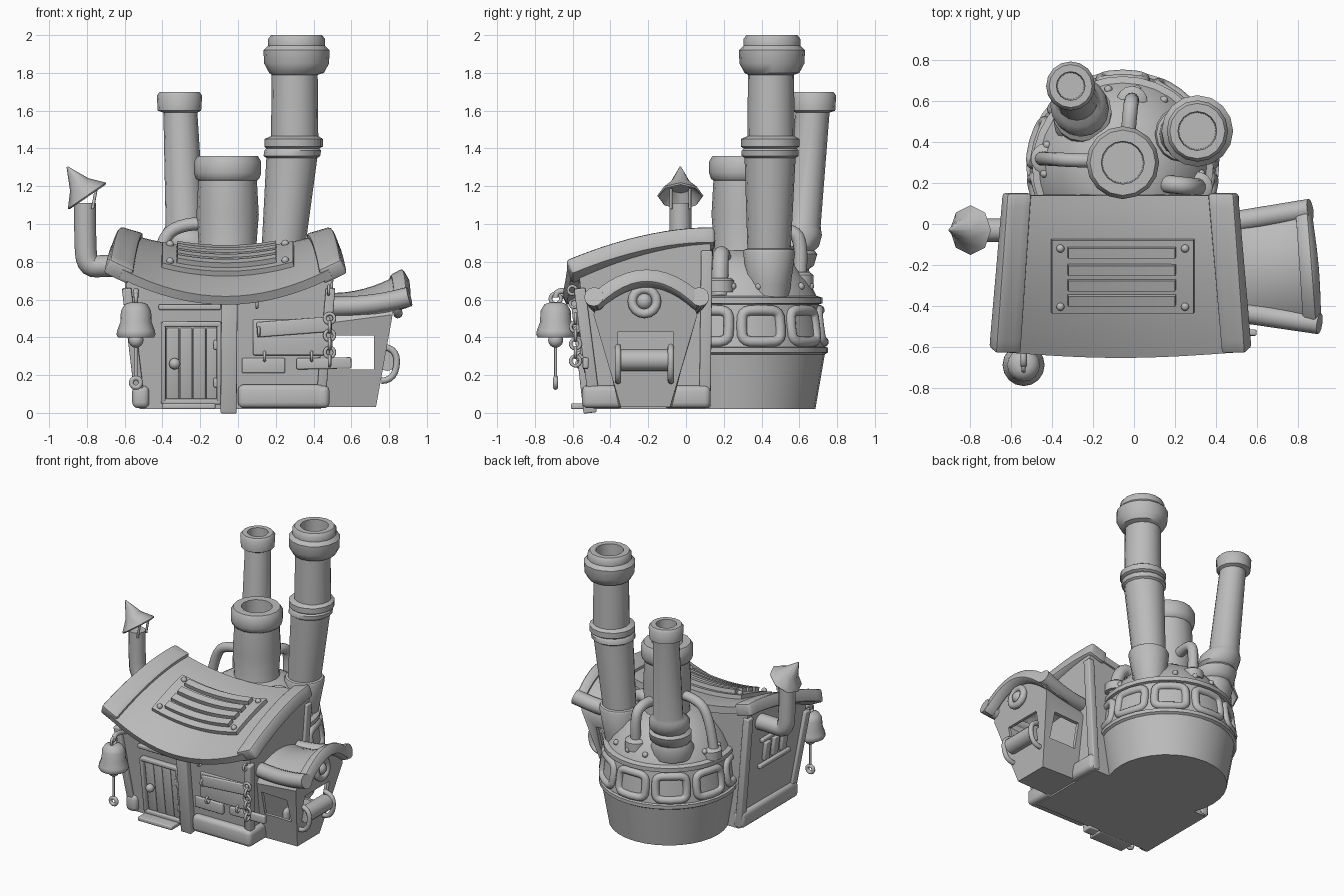
import bpy, bmesh, math
from mathutils import Vector, Matrix

cube = bpy.data.objects.get("Cube")
if cube:
    bpy.data.objects.remove(cube)

GREY = (0.5, 0.5, 0.5, 1)
mat = bpy.data.materials.new("plain grey")
mat.use_nodes = True
mat.diffuse_color = GREY
mat.node_tree.nodes["Principled BSDF"].inputs["Base Color"].default_value = GREY


def finish(name, data, mods=()):
    """Apply modifiers, assign the material and shade by angle."""
    tmp = bpy.data.objects.new(name + " source", data)
    bpy.context.collection.objects.link(tmp)
    for kind, opts in mods:
        m = tmp.modifiers.new(kind, kind)
        for k, v in opts.items():
            setattr(m, k, v)
    dg = bpy.context.evaluated_depsgraph_get()
    me = bpy.data.meshes.new_from_object(tmp.evaluated_get(dg))
    bpy.data.objects.remove(tmp)
    ob = bpy.data.objects.new(name, me)
    bpy.context.collection.objects.link(ob)
    me.materials.clear()
    me.materials.append(mat)
    me.shade_smooth()
    me.set_sharp_from_angle(angle=0.75)
    return ob


def mesh(name, verts, faces, mods=(), fix=True):
    me = bpy.data.meshes.new(name)
    me.from_pydata(verts, [], faces)
    if fix:
        bm = bmesh.new()
        bm.from_mesh(me)
        bmesh.ops.recalc_face_normals(bm, faces=bm.faces)
        bm.to_mesh(me)
        bm.free()
    return finish(name, me, mods)


def loft(name, rings, mods=()):
    """Skin closed rings of equal length and cap both ends."""
    n = len(rings[0])
    faces = [(i * n + j, i * n + (j + 1) % n, (i + 1) * n + (j + 1) % n, (i + 1) * n + j)
             for i in range(len(rings) - 1) for j in range(n)]
    faces += [tuple(range(n)), tuple(range((len(rings) - 1) * n, len(rings) * n))]
    return mesh(name, [p for r in rings for p in r], faces, mods)


def stack(name, rows, at=(0, 0), sides=16, turn=Matrix()):
    """Round part from rows of (z, radius) or (x, y, z, radius)."""
    rings = []
    for row in rows:
        x, y, z, r = row if len(row) == 4 else (*at, *row)
        rings.append([turn @ Vector((x + r * math.cos(a), y + r * math.sin(a), z))
                      for a in (j * math.tau / sides for j in range(sides))])
    return loft(name, rings)


def sheet(name, f, nu, nv, thick, bevel=0.0):
    """Curved slab below the surface f(u, v), u and v from 0 to 1."""
    verts = [f(i / nu, j / nv) for i in range(nu + 1) for j in range(nv + 1)]
    k = nv + 1
    faces = [(i * k + j, i * k + k + j, i * k + k + j + 1, i * k + j + 1)
             for i in range(nu) for j in range(nv)]
    mods = [("SOLIDIFY", dict(thickness=thick, offset=-1))]
    if bevel:
        mods.append(("BEVEL", dict(width=bevel, segments=2, angle_limit=0.9)))
    return mesh(name, verts, faces, mods, False)


def beam(name, p, q, w, d, hint=(1, 0, 0), bevel=0.008):
    """Box from p to q, w wide along the hint and d deep."""
    p, q = Vector(p), Vector(q)
    axis = (q - p).normalized()
    side = Vector(hint)
    side = (side - axis * side.dot(axis)).normalized()
    up = axis.cross(side)
    rings = [[c + side * w / 2 * a + up * d / 2 * b for a, b in ((-1, -1), (1, -1), (1, 1), (-1, 1))]
             for c in (p, q)]
    return loft(name, rings, [("BEVEL", dict(width=bevel, segments=3))])


def pipe(name, pts, r, closed=False, smooth=True):
    cu = bpy.data.curves.new(name, "CURVE")
    cu.dimensions = "3D"
    cu.bevel_depth, cu.bevel_resolution, cu.use_fill_caps = r, 4, True
    cu.resolution_u = 4
    s = cu.splines.new("NURBS" if smooth else "POLY")
    s.points.add(len(pts) - 1)
    for pt, c in zip(s.points, pts):
        pt.co = (*c, 1)
    s.use_cyclic_u = closed
    if smooth:
        s.order_u, s.use_endpoint_u = 3, not closed
    return finish(name, cu)


def ring(name, c, R, r, axis):
    rot = Vector(axis).to_track_quat("Z", "Y")
    pts = [Vector(c) + rot @ Vector((R * math.cos(a), R * math.sin(a), 0))
           for a in (k * math.tau / 16 for k in range(16))]
    return pipe(name, pts, r, True, False)


def ball(name, c, r):
    me = bpy.data.meshes.new(name)
    bm = bmesh.new()
    bmesh.ops.create_uvsphere(bm, u_segments=12, v_segments=8, radius=r,
                              matrix=Matrix.Translation(c))
    bm.to_mesh(me)
    bm.free()
    return finish(name, me)


# Roof: arched from back to front, sagging from side to side
def roof_z(x, y):
    t = max(0, (0.14 - y) / 0.77)
    return 0.96 - 0.2 * t ** 1.8 - (0.09 + 0.04 * t) * (1 - ((x + 0.065) / 0.55) ** 2)

def roof_patch(x0, x1, y0, y1, lift, flare=(0, 0), bow=0.0):
    def f(u, v):
        y = y0 + (y1 - y0) * v
        t = (0.14 - y) / 0.77
        a, b = x0 + flare[0] * t, x1 + flare[1] * t
        x = a + (b - a) * u
        y -= bow * math.sin(math.pi * u) * t
        return (x, y, roof_z(x, y) + lift)
    return f

sheet("roof", roof_patch(-0.56, 0.43, -0.63, 0.14, 0, (-0.05, 0.05), 0.025), 16, 12, 0.05)
sheet("roof_trim_right", roof_patch(-0.62, -0.50, -0.635, 0.15, 0.025, (-0.055, -0.05)), 3, 12, 0.09, 0.015)
sheet("roof_trim_left", roof_patch(0.36, 0.487, -0.635, 0.15, 0.025, (0.065, 0.055)), 3, 12, 0.09, 0.015)
sheet("roof_panel", roof_patch(-0.40, 0.29, -0.44, -0.08, 0.03), 10, 6, 0.04)
for y in (-0.145, -0.23, -0.305, -0.38):
    sheet("roof_slat", roof_patch(-0.32, 0.2, y - 0.025, y + 0.025, 0.06), 10, 1, 0.04)
for x in (-0.36, 0.25):
    for y in (-0.405, -0.12):
        ball("panel_rivet", (x, y, roof_z(x, y) + 0.035), 0.02)

# House walls, leaning outwards and closed by a low ceiling
N = 8
edge = [(i / N, 0) for i in range(N)] + [(1, i / N) for i in range(N)] \
    + [(1 - i / N, 1) for i in range(N)] + [(0, 1 - i / N) for i in range(N)]
low = [(-0.52 + 0.96 * u, -0.49 + 0.61 * v, 0.02) for u, v in edge]
high = [(-0.6 + 1.1 * u, -0.57 + 0.7 * v) for u, v in edge]
ceiling = [(-0.55 + 1.0 * u, -0.52 + 0.6 * v, 0.52) for u, v in edge]
loft("house_walls", [low, [(x, y, roof_z(x, y) - 0.03) for x, y in high], ceiling])

def wall(x, z, out=0.0):
    return Vector((x, -0.49 - 0.13 * (z - 0.02) - out, z))

# Sills and posts
beam("front_sill", (0, -0.5, 0.088), (0.46, -0.5, 0.088), 0.125, 0.1, (0, 0, 1), 0.03)
beam("right_sill", (-0.515, -0.53, 0.085), (-0.515, 0.13, 0.085), 0.12, 0.09, (0, 0, 1), 0.03)
beam("left_sill_front", (0.44, -0.55, 0.085), (0.44, -0.33, 0.085), 0.12, 0.09, (0, 0, 1), 0.03)
beam("left_sill_back", (0.44, -0.12, 0.085), (0.44, 0.13, 0.085), 0.12, 0.09, (0, 0, 1), 0.03)
beam("center_post", wall(-0.05, 0, 0.02), wall(-0.045, 0.62, 0.01), 0.085, 0.07)
for s, x in (("right", (-0.515, -0.59)), ("left", (0.435, 0.49))):
    beam(s + "_back_post", (x[0], 0.1, 0.03), (x[1], 0.11, 0.86), 0.05, 0.06)
    beam(s + "_front_post", wall(x[0], 0.03, -0.01), wall(x[1], 0.66, -0.01), 0.05, 0.06)

# Door with frame, planks and knob
for i in range(4):
    x = -0.345 + i * 0.07
    beam("door_plank", wall(x, 0.07), wall(x, 0.45), 0.066, 0.03)
for x in (-0.395, -0.1):
    beam("door_side", wall(x, 0.05, 0.01), wall(x, 0.48, 0.01), 0.025, 0.05)
for z in (0.06, 0.47):
    beam("door_rail", wall(-0.4, z, 0.01), wall(-0.09, z, 0.01), 0.03, 0.05, (0, 0, 1))
for z in (0.16, 0.36):
    beam("door_hinge", wall(-0.13, z, 0.02), wall(-0.1, z, 0.02), 0.05, 0.02, (0, 0, 1))
ball("door_knob", wall(-0.335, 0.26, 0.035), 0.03)
beam("door_step", (-0.4, -0.55, 0.035), (-0.12, -0.55, 0.035), 0.03, 0.12, (0, 0, 1))
beam("lintel", wall(-0.42, 0.56, 0.01), wall(-0.09, 0.56, 0.01), 0.03, 0.03, (0, 0, 1))

# Boarded shutter with hooks and chains
beam("shutter", wall(0.08, 0.40, 0.005), wall(0.48, 0.40, 0.005), 0.19, 0.03, (0, 0, 1))
beam("shutter_top", wall(0.1, 0.44, 0.025), wall(0.49, 0.47, 0.025), 0.08, 0.02, (0, 0, 1))
beam("low_board_a", wall(0.02, 0.25, 0.005), wall(0.25, 0.25, 0.005), 0.08, 0.03, (0, 0, 1))
beam("low_board_b", wall(0.31, 0.26, 0.01), wall(0.6, 0.265, 0.01), 0.06, 0.03, (0, 0, 1))
for x, z in ((0.1, 0.58), (0.11, 0.43), (0.14, 0.3), (0.39, 0.3), (0.48, 0.65)):
    ring("hook", wall(x, z, 0.03), 0.022, 0.008, (1, 0, 0))

def chain(name, x, y, z, count):
    for i in range(count):
        ring(name, (x, y, z - i * 0.045), 0.026, 0.009, (1, 0, 0) if i % 2 else (0, 1, 0))

chain("front_chain", 0.485, -0.585, 0.50, 6)

# Bell on a bracket with a pull cord
BX, BY = -0.54, -0.69
pipe("bell_bracket", [(BX, -0.54, 0.62), (BX, -0.62, 0.645), (BX, BY, 0.645), (BX, BY, 0.61)], 0.016)
ring("bell_loop", (BX, BY, 0.605), 0.028, 0.01, (1, 0, 0))
stack("bell", [(0.585, 0.03), (0.575, 0.06), (0.54, 0.08), (0.48, 0.083), (0.435, 0.1),
               (0.415, 0.103), (0.4, 0.095), (0.4, 0.07), (0.5, 0.05)], (BX, BY))
ball("bell_clapper", (BX, BY, 0.385), 0.04)
pipe("bell_cord", [(BX, BY, 0.38), (BX, BY, 0.19)], 0.008, smooth=False)
ring("cord_knot", (BX, BY, 0.16), 0.025, 0.013, (0, 1, 0))

# Slotted vent on the right wall
for i in range(3):
    y = -0.32 + i * 0.1
    beam("vent_slot", (-0.57, y, 0.46), (-0.588, y, 0.6), 0.06, 0.03, (0, 1, 0))
for z, x in ((0.43, -0.572), (0.63, -0.592)):
    beam("vent_rail", (x, -0.4, z), (x, -0.04, z), 0.03, 0.03, (0, 0, 1))

# Stove pipe with a tilted cone cap
pipe("stove_pipe", [(-0.52, -0.03, 0.78), (-0.7, -0.03, 0.78), (-0.8, -0.03, 0.77),
                    (-0.81, -0.03, 0.92), (-0.81, -0.03, 1.11)], 0.058)
tilt = Matrix.Translation((-0.80, -0.03, 1.15)) @ Matrix.Rotation(-0.6, 4, "Y")
stack("stove_cap", [(0.185, 0.004), (0.07, 0.06), (0, 0.122), (-0.008, 0.115), (0.05, 0.05)],
      sides=8, turn=tilt)
for y in (-0.08, 0.02):
    pipe("cap_strut", [(-0.77, y, 1.08), (-0.75, y, 1.19)], 0.008, smooth=False)

# Boiler tower with rounded windows
TX, TY = -0.055, 0.28
stack("boiler", [(0.02, 0.405), (0.31, 0.455), (0.32, 0.472), (0.345, 0.472), (0.35, 0.455),
                 (0.575, 0.425), (0.58, 0.443), (0.61, 0.443), (0.62, 0.41), (0.7, 0.37),
                 (0.79, 0.29), (0.86, 0.18)], (TX, TY), 32)
for k in range(-3, 4):
    mid = math.radians(90 + 37 * k)
    pts = []
    for j in range(20):
        c, s = math.cos(j * math.tau / 20), math.sin(j * math.tau / 20)
        a = mid + 0.245 * math.copysign(abs(c) ** 0.45, c)
        z = 0.46 + 0.084 * math.copysign(abs(s) ** 0.45, s)
        r = 0.455 - 0.13 * (z - 0.35) - 0.004
        pts.append((TX + r * math.cos(a), TY + r * math.sin(a), z))
    pipe("boiler_window", pts, 0.028, True, False)
for k in range(10):
    a = math.radians(-5 + 190 * k / 9)
    ball("boiler_rivet", (TX + 0.385 * math.cos(a), TY + 0.385 * math.sin(a), 0.67), 0.02)

# Chimneys
stack("tall_chimney", [
    (0.225, 0.44, 0.6, 0.105), (0.23, 0.44, 0.68, 0.115), (0.24, 0.44, 0.85, 0.138),
    (0.24, 0.44, 0.865, 0.13), (0.24, 0.44, 0.87, 0.115),
    (0.285, 0.445, 1.35, 0.135), (0.285, 0.445, 1.36, 0.15), (0.29, 0.445, 1.39, 0.15),
    (0.29, 0.445, 1.4, 0.14), (0.295, 0.445, 1.41, 0.155), (0.295, 0.445, 1.45, 0.155),
    (0.3, 0.45, 1.465, 0.125), (0.3, 0.45, 1.79, 0.122), (0.31, 0.455, 1.8, 0.145),
    (0.31, 0.455, 1.85, 0.172), (0.31, 0.455, 1.92, 0.175), (0.31, 0.455, 1.945, 0.15),
    (0.31, 0.455, 1.98, 0.15), (0.31, 0.455, 2.0, 0.135), (0.31, 0.455, 2.0, 0.095),
    (0.31, 0.455, 1.8, 0.09)])
stack("back_chimney", [
    (-0.24, 0.5, 0.64, 0.14), (-0.245, 0.51, 0.72, 0.15), (-0.25, 0.525, 0.76, 0.125),
    (-0.25, 0.535, 0.78, 0.142), (-0.255, 0.55, 0.84, 0.145), (-0.26, 0.56, 0.86, 0.12),
    (-0.26, 0.565, 0.88, 0.138), (-0.27, 0.58, 0.94, 0.14), (-0.275, 0.595, 0.97, 0.12),
    (-0.28, 0.61, 0.99, 0.103), (-0.305, 0.67, 1.59, 0.09),
    (-0.31, 0.675, 1.6, 0.115), (-0.31, 0.675, 1.68, 0.12), (-0.31, 0.675, 1.7, 0.105),
    (-0.31, 0.675, 1.7, 0.07), (-0.31, 0.675, 1.5, 0.065)])
stack("wide_chimney", [(0.78, 0.18), (0.88, 0.152), (1.05, 0.165), (1.23, 0.155), (1.24, 0.168),
                       (1.27, 0.178), (1.33, 0.178), (1.36, 0.16), (1.36, 0.105), (1.15, 0.1)],
      (-0.055, 0.3))

# Bent pipes on the boiler, with flanges
pipe("pipe_right", [(-0.15, 0.31, 1.0), (-0.28, 0.31, 1.01), (-0.42, 0.32, 0.92), (-0.46, 0.32, 0.62)], 0.034)
pipe("pipe_back", [(-0.03, 0.42, 0.96), (-0.02, 0.55, 0.98), (-0.01, 0.62, 0.9), (-0.01, 0.6, 0.7)], 0.036)
pipe("pipe_left", [(0.13, 0.2, 0.7), (0.13, 0.2, 0.83), (0.3, 0.18, 0.85), (0.32, 0.18, 0.62)], 0.044)
for x, y, z in ((-0.29, 0.2, 0.75), (0.31, 0.18, 0.7), (-0.01, 0.6, 0.73), (-0.43, 0.32, 0.67)):
    stack("pipe_flange", [(z - 0.06, 0.075), (z, 0.075), (z + 0.015, 0.055)], (x, y))

# Side annex: leaning shell with window openings
def section(x, lean, bottom, eave, spread, ridge):
    mid, half = -0.215, spread
    pts = [(mid - bottom, 0.03), (mid + bottom, 0.03)]
    pts += [(mid + half * c, eave + (ridge - eave) * math.sqrt(max(0, 1 - c * c)))
            for c in (1, 0.85, 0.5, 0, -0.5, -0.85, -1)]
    return [(x + lean * z, y, z) for y, z in pts]

cutters = []
for lo, hi in (((0.5, -0.7, 0.23), (0.72, 0.3, 0.41)), ((0.65, -0.36, 0.31), (1, -0.07, 0.43))):
    me = bpy.data.meshes.new("annex_cutter")
    bm = bmesh.new()
    size = Vector(hi) - Vector(lo)
    bmesh.ops.create_cube(bm, size=1, matrix=Matrix.Translation((Vector(lo) + Vector(hi)) / 2)
                          @ Matrix.Diagonal((*size, 1)))
    bm.to_mesh(me)
    bm.free()
    c = bpy.data.objects.new("annex_cutter", me)
    bpy.context.collection.objects.link(c)
    c.hide_render = True
    cutters.append(c)
loft("annex_walls", [section(0.43, 0.02, 0.14, 0.47, 0.24, 0.58), section(0.725, 0.18, 0.13, 0.52, 0.275, 0.70)],
     [("SOLIDIFY", dict(thickness=0.035, offset=-1))]
     + [("BOOLEAN", dict(object=c, operation="DIFFERENCE", solver="EXACT")) for c in cutters])
for c in cutters:
    bpy.data.objects.remove(c)

# Annex roof, rim, eaves, porthole and roll
def annex_roof(u0, u1, lift):
    def f(a, b):
        u, v = u0 + (u1 - u0) * a, 2 * b - 1
        return (0.5 + (0.37 - 0.025 * v) * u, -0.208 + v * (0.25 + 0.065 * u),
                0.635 + 0.11 * u * u + lift - (0.07 + 0.08 * u) * v * v)
    return f

sheet("annex_roof", annex_roof(-0.1, 0.98, 0), 8, 12, 0.04)
sheet("annex_rim", annex_roof(0.82, 1.0, 0.02), 2, 12, 0.08, 0.015)
for b in (0.06, 0.94):
    f = annex_roof(-0.05, 1.04, -0.02)
    pipe("annex_eave", [f(a, b) for a in (0, 0.5, 1)], 0.052)
ring("porthole", (0.84, -0.22, 0.59), 0.065, 0.025, (1, 0, 0.1))
ball("porthole_glass", (0.83, -0.22, 0.59), 0.045)
pipe("roll", [(0.79, -0.345, 0.28), (0.79, -0.095, 0.28)], 0.058, smooth=False)
for y in (-0.36, -0.08):
    pipe("roll_handle", [(0.77, y, 0.35), (0.85, y, 0.34), (0.83, y, 0.17), (0.76, y, 0.17)], 0.017)
